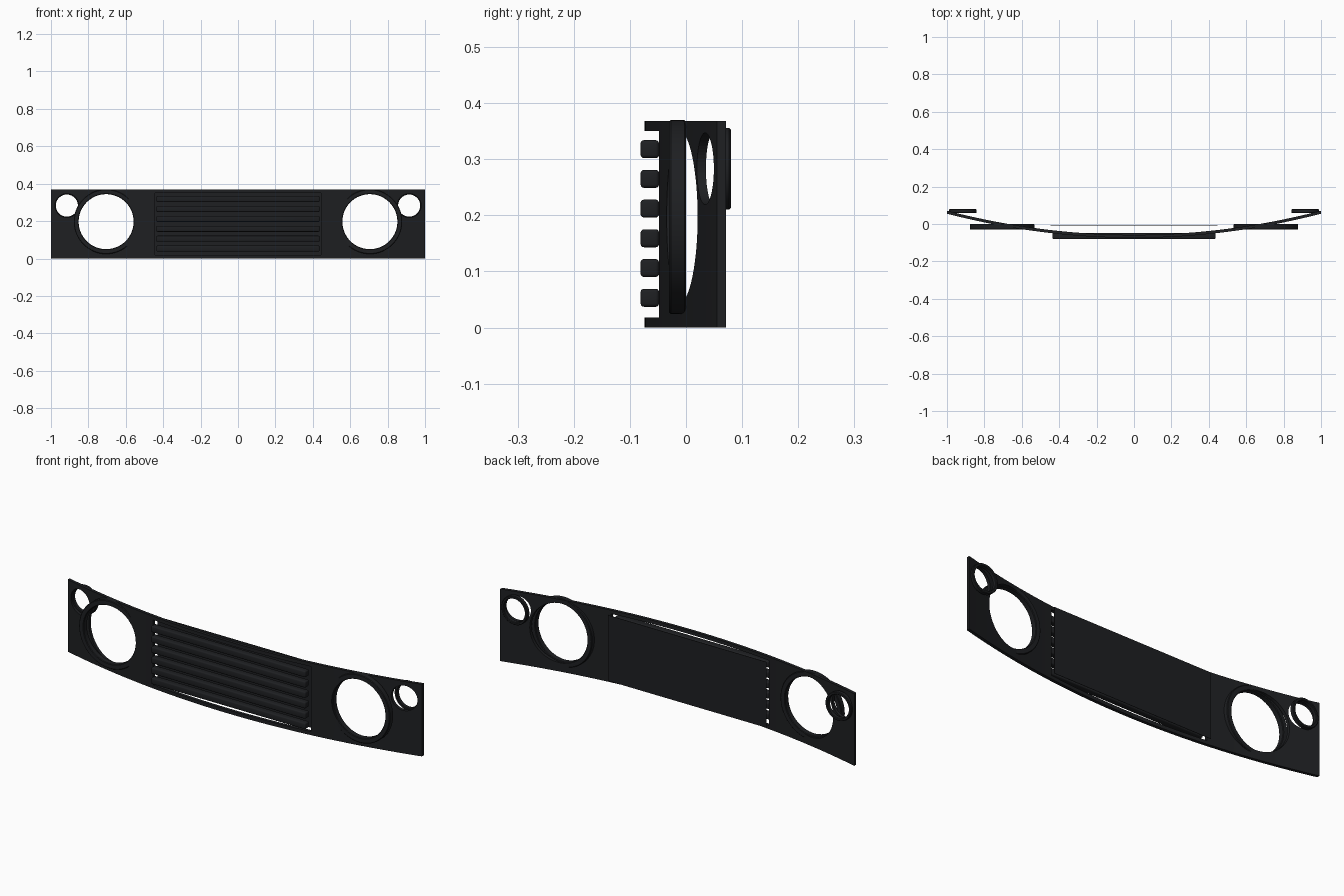
import bpy, bmesh, math
from mathutils import Matrix

if "Cube" in bpy.data.objects:
    bpy.data.objects.remove(bpy.data.objects["Cube"])

mat = bpy.data.materials.new("black_plastic")
mat.diffuse_color = (0.013, 0.014, 0.016, 1)
mat.use_nodes = True
mat.node_tree.nodes["Principled BSDF"].inputs["Base Color"].default_value = mat.diffuse_color


def finish(bm, name, smooth=True):
    bmesh.ops.recalc_face_normals(bm, faces=bm.faces)
    me = bpy.data.meshes.new(name)
    bm.to_mesh(me)
    bm.free()
    me.materials.append(mat)
    ob = bpy.data.objects.new(name, me)
    bpy.context.collection.objects.link(ob)
    bpy.ops.object.select_all(action='DESELECT')
    ob.select_set(True)
    bpy.context.view_layer.objects.active = ob
    if smooth:
        bpy.ops.object.shade_smooth_by_angle(angle=math.radians(35))
    return ob


def box(name, loc, size, bevel=0):
    bm = bmesh.new()
    bmesh.ops.create_cube(bm, size=1, matrix=Matrix.Translation(loc) @ Matrix.Diagonal((*size, 1)))
    if bevel:
        bmesh.ops.bevel(bm, geom=bm.edges[:], offset=bevel, segments=3, profile=0.5, affect='EDGES')
    return finish(bm, name)


def cylinder(name, x, z, r):
    bm = bmesh.new()
    m = Matrix.Translation((x, 0, z)) @ Matrix.Rotation(math.pi / 2, 4, 'X')
    bmesh.ops.create_cone(bm, cap_ends=True, segments=64, radius1=r, radius2=r, depth=1, matrix=m)
    return finish(bm, name, False)


def ring(name, x, z, r_in, r_out, y0, y1, c=0.003, n=64):
    # chamfered rectangular section swept round the y axis
    prof = [(r_in, y0 + c), (r_in + c, y0), (r_out - c, y0), (r_out, y0 + c),
            (r_out, y1 - c), (r_out - c, y1), (r_in + c, y1), (r_in, y1 - c)]
    bm = bmesh.new()
    rows = []
    for i in range(n):
        a = 2 * math.pi * i / n
        rows.append([bm.verts.new((x + r * math.cos(a), y, z + r * math.sin(a))) for r, y in prof])
    k = len(prof)
    for i in range(n):
        p, q = rows[i], rows[(i + 1) % n]
        for j in range(k):
            bm.faces.new((p[j], p[(j + 1) % k], q[(j + 1) % k], q[j]))
    return finish(bm, name)


# Bowed panel: plan outline extruded upward
N, H, T = 48, 0.368, 0.016
bm = bmesh.new()
rows = []
for i in range(N + 1):
    x = -1 + 2 * i / N
    y = -0.074 + 0.129 * x * x
    rows.append([bm.verts.new((x, y + dy, z)) for dy, z in ((0, 0), (T, 0), (T, H), (0, H))])
for p, q in zip(rows, rows[1:]):
    for j in range(4):
        bm.faces.new((p[j], p[(j + 1) % 4], q[(j + 1) % 4], q[j]))
bm.faces.new(rows[0])
bm.faces.new(rows[-1])
panel = finish(bm, "front_panel")

# Openings for the grille and lamps
cutters = [box("grille_cutter", (0, 0, 0.184), (0.89, 1, 0.332))]
for s in (-1, 1):
    cutters.append(cylinder("headlamp_cutter", s * 0.705, 0.197, 0.152))
    cutters.append(cylinder("indicator_cutter", s * 0.915, 0.283, 0.064))
bpy.context.view_layer.objects.active = panel
for c in cutters:
    m = panel.modifiers.new("cut", 'BOOLEAN')
    m.operation, m.solver, m.object = 'DIFFERENCE', 'EXACT', c
    bpy.ops.object.modifier_apply(modifier=m.name)
    bpy.data.objects.remove(c)
bpy.ops.object.select_all(action='DESELECT')
panel.select_set(True)
bpy.ops.object.shade_smooth_by_angle(angle=math.radians(35))

# Lamp surrounds
for s, side in ((-1, "left"), (1, "right")):
    ring(f"headlamp_ring_{side}", s * 0.705, 0.197, 0.147, 0.173, -0.03, 0.0)
    ring(f"indicator_ring_{side}", s * 0.915, 0.283, 0.059, 0.073, 0.058, 0.08)

# Horizontal grille slats
for i in range(6):
    box(f"grille_slat_{i + 1}", (0, -0.0645, 0.053 + 0.053 * i), (0.872, 0.033, 0.032), 0.006)

# Thin backing sheet behind the slats
box("grille_backing", (0, -0.01, 0.184), (0.895, 0.002, 0.335))
